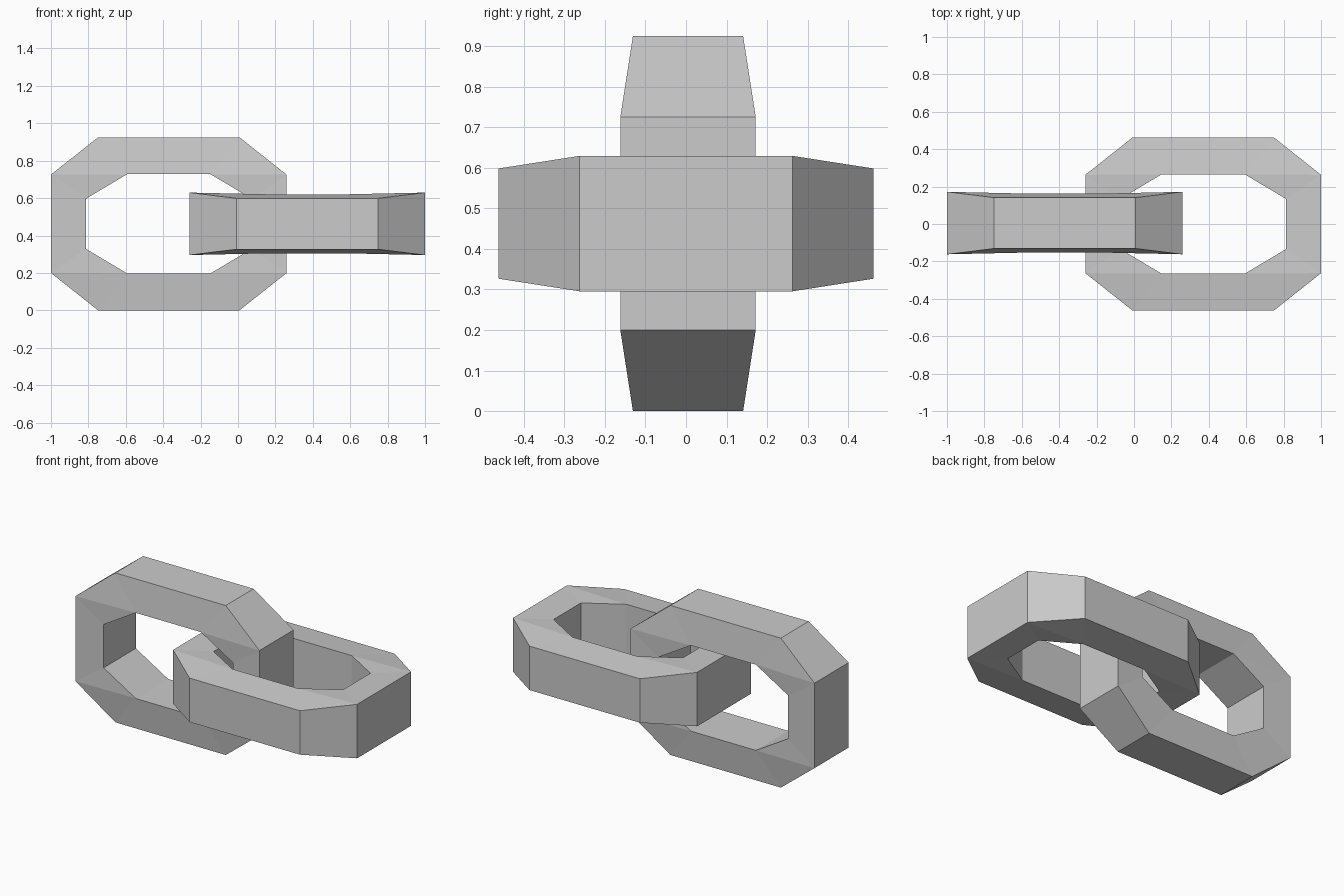
import bpy, bmesh, math
from mathutils import Matrix

cube = bpy.data.objects.get("Cube")
if cube:
    bpy.data.objects.remove(cube, do_unlink=True)

GREY = (0.6, 0.6, 0.6, 1)
steel = bpy.data.materials.new("plain grey")
steel.use_nodes = True
steel.diffuse_color = GREY
steel.node_tree.nodes["Principled BSDF"].inputs["Base Color"].default_value = GREY

# One quarter of the link: (outer x, outer z, outer half width, inner x, inner z)
END = (0.63, 0.263, 0.167, 0.443, 0.134)
SIDE = (0.378, 0.4625, 0.136, 0.223, 0.265)
INNER_HALF = 0.158


def build_link(name, location, turn):
    """Chain link: a flared four-sided section swept round an octagon."""
    bm = bmesh.new()
    stations = []
    for sx, sz, order in ((1, 1, (END, SIDE)), (-1, 1, (SIDE, END)),
                          (-1, -1, (END, SIDE)), (1, -1, (SIDE, END))):
        for p in order:
            ox, oz, half, ix, iz = p
            section = [(ox, -half, oz), (ox, half, oz),
                       (ix, INNER_HALF, iz), (ix, -INNER_HALF, iz)]
            verts = [bm.verts.new((sx * x, y, sz * z)) for x, y, z in section]
            stations.append((p is END, verts))

    for i, (a_end, a) in enumerate(stations):
        b_end, b = stations[(i + 1) % len(stations)]
        for j in range(4):
            k = (j + 1) % 4
            quad = (a[j], a[k], b[k], b[j])
            if a_end != b_end and j in (1, 3):
                # Bent corner flank: crease from outer end to inner side
                outer, inner = (j, k) if j == 1 else (k, j)
                if a_end:
                    p, q = a[outer], b[inner]
                    others = (a[inner], b[outer])
                else:
                    p, q = b[outer], a[inner]
                    others = (b[inner], a[outer])
                for v in others:
                    bm.faces.new((p, q, v))
            else:
                bm.faces.new(quad)
    bmesh.ops.recalc_face_normals(bm, faces=bm.faces)
    bm.transform(Matrix.Rotation(turn, 4, 'X'))

    mesh = bpy.data.meshes.new(name)
    bm.to_mesh(mesh)
    bm.free()
    mesh.materials.append(steel)
    link = bpy.data.objects.new(name, mesh)
    link.location = location
    bpy.context.collection.objects.link(link)


# Upright link and flat link, interlocked
build_link("upright_link", (-0.37, 0.005, 0.4625), 0)
build_link("flat_link", (0.37, 0, 0.4625), math.radians(90))
